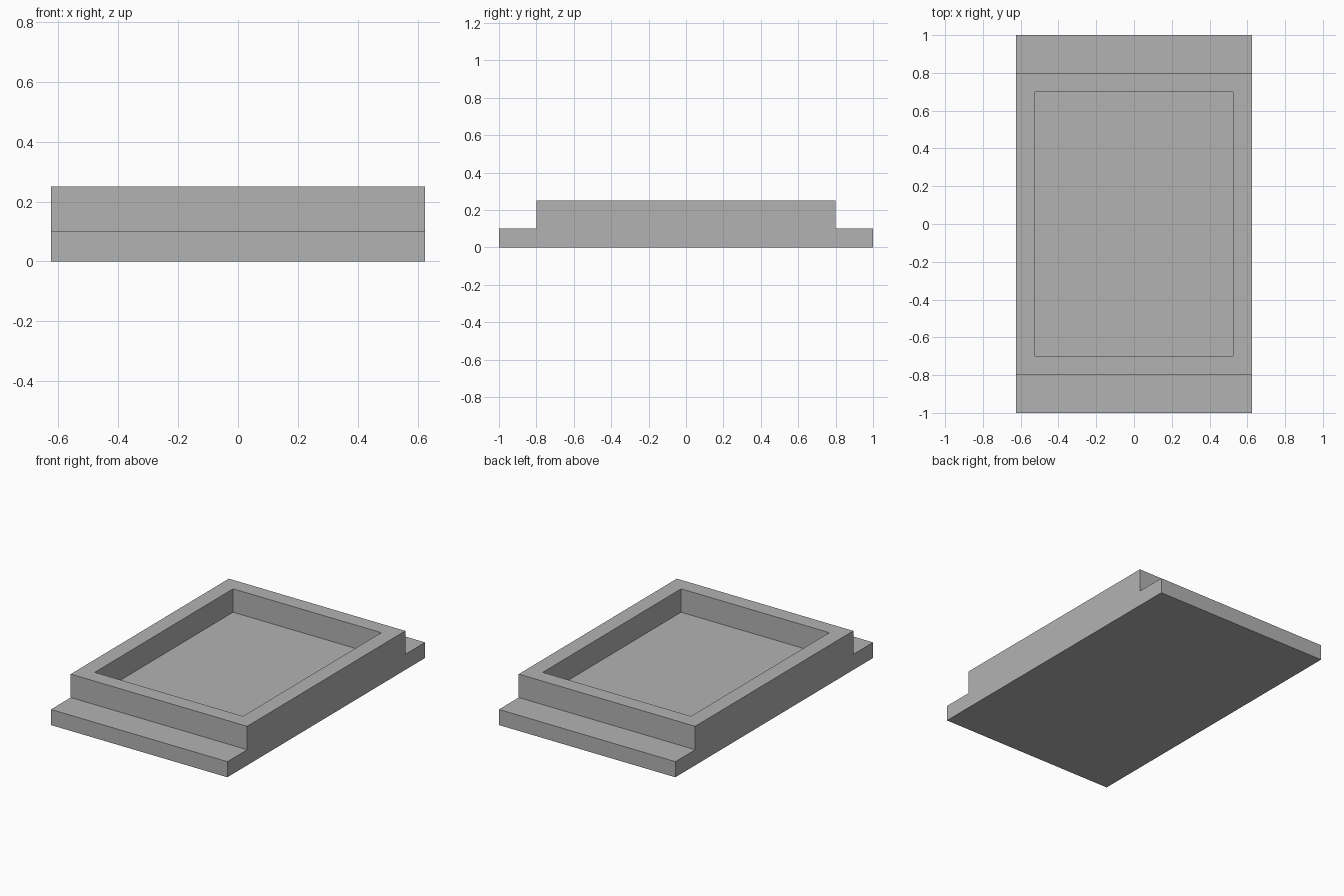
import bpy
import bmesh
from mathutils import Vector

cube = bpy.data.objects.get("Cube")
if cube:
    bpy.data.objects.remove(cube, do_unlink=True)

HALF_WIDTH = 0.625
FLANGE_Z, RIM_Z = 0.1, 0.25

# Single plain grey
grey = bpy.data.materials.new("plain_grey")
grey.use_nodes = True
colour = (0.45, 0.45, 0.45, 1)
grey.diffuse_color = colour
grey.node_tree.nodes["Principled BSDF"].inputs["Base Color"].default_value = colour

# Stepped side profile, extruded across the width
half_profile = [(1, 0), (1, FLANGE_Z), (0.8, FLANGE_Z), (0.8, RIM_Z)]
profile = half_profile + [(-y, z) for y, z in reversed(half_profile)]
bm = bmesh.new()
side = bm.faces.new([bm.verts.new((-HALF_WIDTH, y, z)) for y, z in profile])
extruded = bmesh.ops.extrude_face_region(bm, geom=[side], use_keep_orig=True)
moved = [v for v in extruded["geom"] if isinstance(v, bmesh.types.BMVert)]
bmesh.ops.translate(bm, verts=moved, vec=Vector((2 * HALF_WIDTH, 0, 0)))
bmesh.ops.recalc_face_normals(bm, faces=bm.faces[:])

# Rectangular pocket: inset the top face, then sink it to the flange level
top = max(bm.faces, key=lambda f: f.calc_center_median().z)
bmesh.ops.inset_region(bm, faces=[top], thickness=0.1, use_even_offset=True)
walls = bmesh.ops.extrude_discrete_faces(bm, faces=[top])
floor = walls["faces"][0]
bmesh.ops.translate(bm, verts=floor.verts[:], vec=Vector((0, 0, FLANGE_Z - RIM_Z)))
bmesh.ops.recalc_face_normals(bm, faces=bm.faces[:])

mesh = bpy.data.meshes.new("stepped_tray")
bm.to_mesh(mesh)
bm.free()
mesh.materials.append(grey)
tray = bpy.data.objects.new("stepped_tray", mesh)
bpy.context.collection.objects.link(tray)
